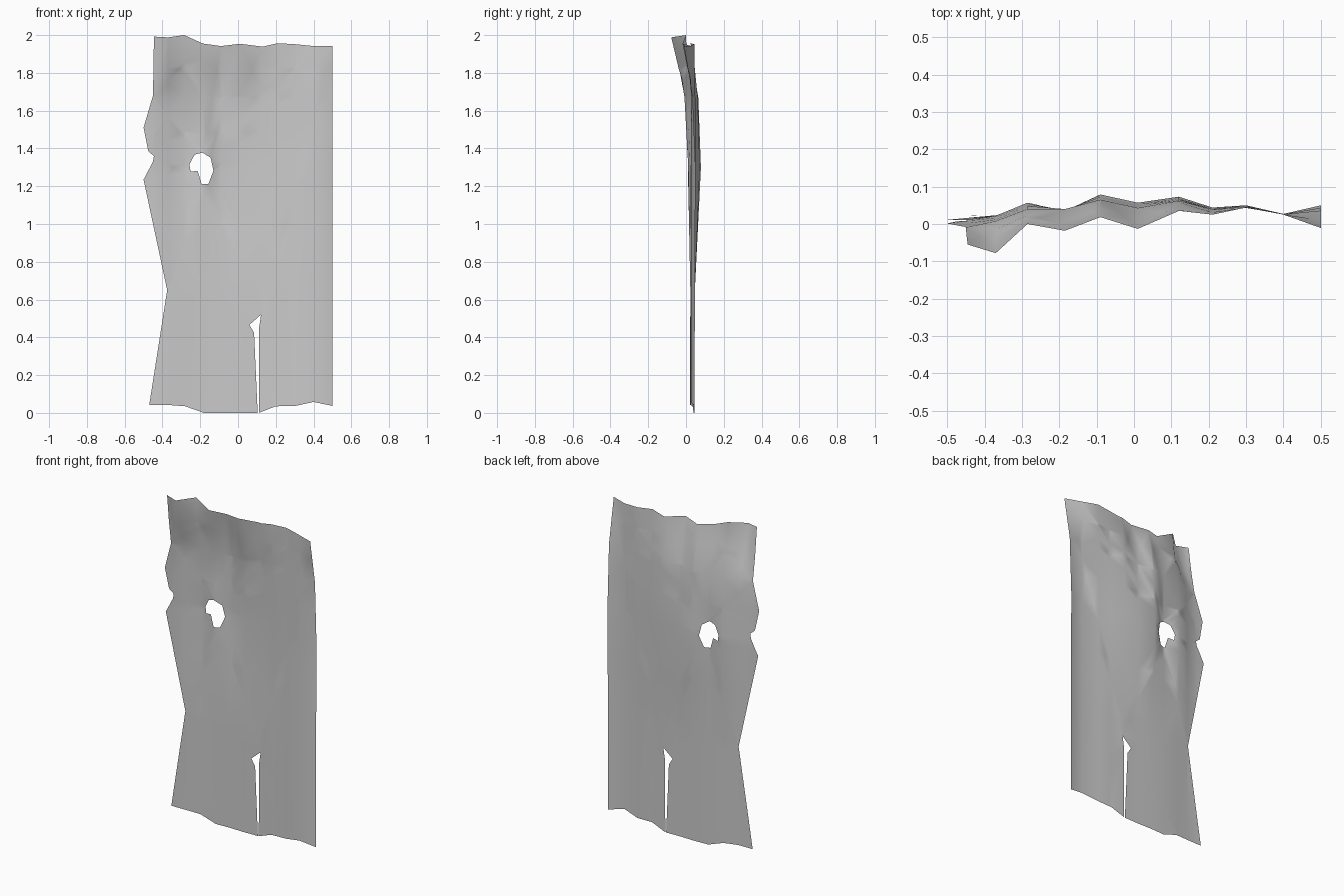
import bpy, bmesh
from mathutils import Vector

# Torn outline in the front plane (x, z), including the slit at the hem
OUTLINE = [(-.445, 1.992), (-.37, 1.988), (-.285, 2.0), (-.185, 1.955), (-.09, 1.942), (.01, 1.954),
           (.13, 1.939), (.21, 1.957), (.3, 1.952), (.4, 1.942), (.5, 1.942), (.5, .037),
           (.4, .058), (.3, .036), (.2, .035), (.11, 0), (.11, .44), (.122, .52), (.06, .466),
           (.085, .425), (.104, 0), (-.18, 0), (-.28, .035), (-.37, .042), (-.47, .042),
           (-.375, .65), (-.5, 1.235), (-.45, 1.33), (-.445, 1.36), (-.475, 1.385),
           (-.5, 1.51), (-.45, 1.68)]
HOLE = [(-.257, 1.314), (-.23, 1.367), (-.188, 1.378), (-.145, 1.351), (-.13, 1.282),
        (-.156, 1.213), (-.193, 1.213), (-.214, 1.282), (-.251, 1.277)]

# Drape: depth y at each fold column, for several heights
COLS = [-.5, -.445, -.37, -.285, -.185, -.09, .01, .12, .21, .3, .4, .5]
ROWS = {
    0.0:  [.022, .022, .023, .035, .040, .044, .042, .045, .040, .043, .026, .045],
    0.65: [.021, .021, .023, .037, .040, .047, .044, .047, .040, .043, .026, .047],
    1.3:  [.010, .012, .022, .057, .035, .079, .057, .073, .044, .050, .027, .050],
    1.67: [-.005, -.008, .008, .040, .040, .065, .043, .062, .040, .049, .026, .036],
    1.95: [-.055, -.055, -.078, 0.0, -.018, .017, -.013, .034, .025, .044, .025, -.012],
}
HEIGHTS = sorted(ROWS)


def segment(values, v):
    """Index and fraction of v within a sorted list."""
    v = min(max(v, values[0]), values[-1])
    i = max(k for k in range(len(values) - 1) if values[k] <= v)
    return i, (v - values[i]) / (values[i + 1] - values[i])


def drape(x, z):
    i, u = segment(COLS, x)
    j, w = segment(HEIGHTS, z)
    lo, hi = ROWS[HEIGHTS[j]], ROWS[HEIGHTS[j + 1]]
    return (1 - w) * (lo[i] * (1 - u) + lo[i + 1] * u) + w * (hi[i] * (1 - u) + hi[i + 1] * u)


bm = bmesh.new()


def add_loop(points):
    vs = [bm.verts.new((x, 0, z)) for x, z in points]
    for a, b in zip(vs, vs[1:] + vs[:1]):
        bm.edges.new((a, b))


def cut(co, no):
    geom = bm.verts[:] + bm.edges[:] + bm.faces[:]
    bmesh.ops.bisect_plane(bm, geom=geom, dist=1e-5, plane_co=co, plane_no=no)


# Flat torn sheet
add_loop(OUTLINE)
add_loop(HOLE)
bmesh.ops.triangle_fill(bm, edges=bm.edges[:], use_beauty=True, normal=Vector((0, -1, 0)))

# Fold lines
for x in COLS[1:-1]:
    cut((x, 0, 0), (1, 0, 0))
for z in HEIGHTS[1:-1] + [1.0, 1.48, 1.82]:
    cut((0, 0, z), (0, 0, 1))

# Push the sheet into its drape
for v in bm.verts:
    v.co.y = drape(v.co.x, v.co.z)
bmesh.ops.triangulate(bm, faces=bm.faces[:])
for f in bm.faces:
    f.normal_update()
    if f.normal.y > 0:
        f.normal_flip()
    f.smooth = True

mesh = bpy.data.meshes.new("torn_cloth")
bm.to_mesh(mesh)
bm.free()
cloth = bpy.data.objects.new("torn_cloth", mesh)
bpy.context.collection.objects.link(cloth)
